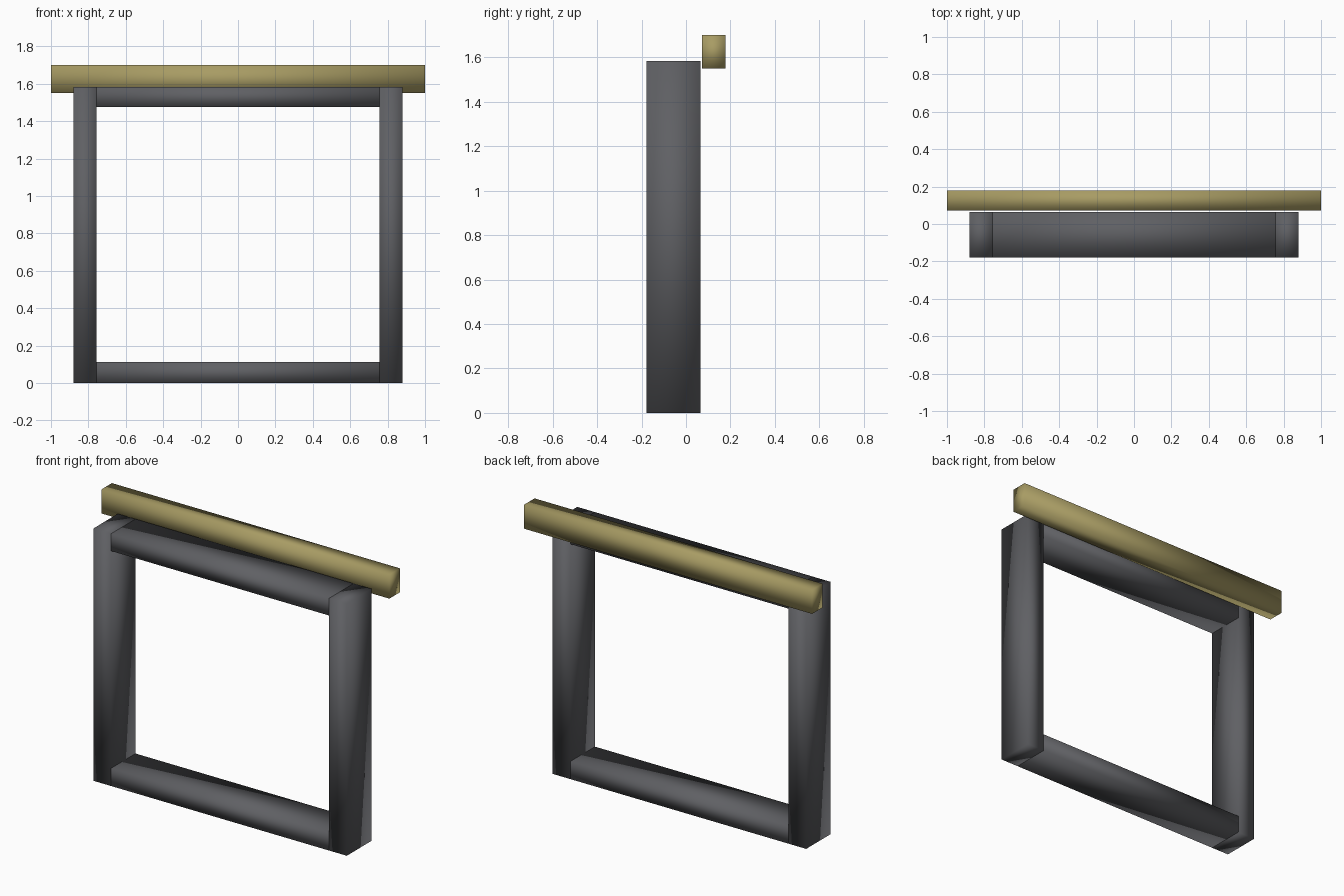
import bpy

if "Cube" in bpy.data.objects:
    bpy.data.objects.remove(bpy.data.objects["Cube"])


def material(name, color):
    m = bpy.data.materials.new(name)
    m.diffuse_color = (*color, 1)
    m.use_nodes = True
    m.node_tree.nodes["Principled BSDF"].inputs["Base Color"].default_value = m.diffuse_color
    return m


def beam(name, x, y, z, mat):
    """Box spanning the given (min, max) ranges, with soft shading across its edges."""
    spans = (x, y, z)
    bpy.ops.mesh.primitive_cube_add(size=1, location=[(a + b) / 2 for a, b in spans])
    ob = bpy.context.object
    ob.name = name
    ob.scale = [b - a for a, b in spans]
    bpy.ops.object.transform_apply(location=False, rotation=False, scale=True)
    bpy.ops.object.shade_smooth()
    ob.data.materials.append(mat)
    return ob


dark = material("dark_frame", (0.115, 0.117, 0.127))
brass = material("tan_bar", (0.39, 0.33, 0.127))

OUTER, INNER, TOP = 0.88, 0.757, 1.583
DEPTH = (-0.178, 0.065)

# Upright posts on both sides
beam("left_post", (-OUTER, -INNER), DEPTH, (0, TOP), dark)
beam("right_post", (INNER, OUTER), DEPTH, (0, TOP), dark)

# Rails between the posts
beam("bottom_rail", (-INNER, INNER), DEPTH, (0, 0.111), dark)
beam("top_rail", (-INNER, INNER), DEPTH, (1.475, TOP), dark)

# Wide bar behind the top of the frame
beam("top_bar", (-1, 1), (0.073, 0.178), (1.55, 1.70), brass)
